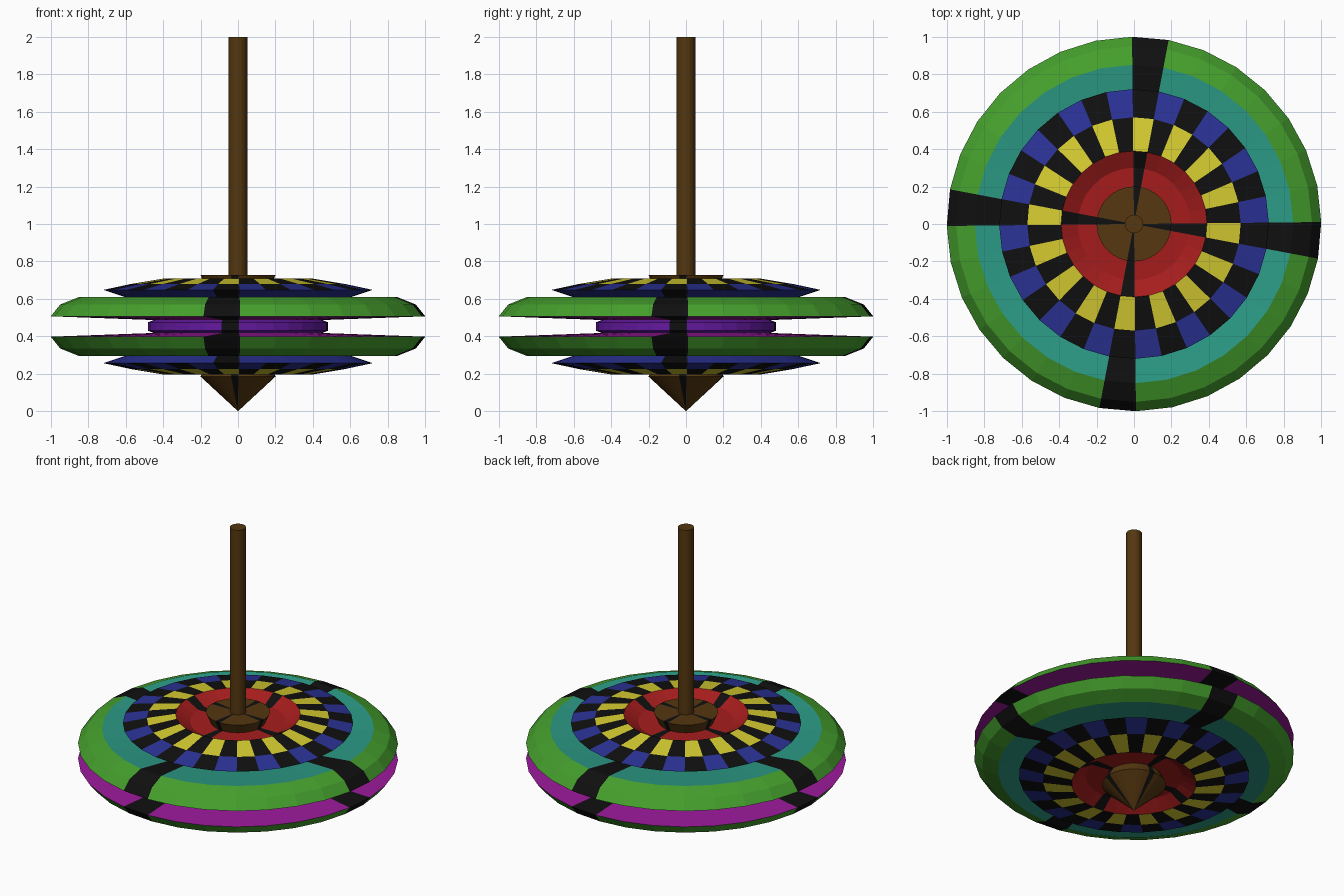
import bpy, math

if "Cube" in bpy.data.objects:
    bpy.data.objects.remove(bpy.data.objects["Cube"])

SEGS = 32
MID = 0.4525                      # mirror plane between upper and lower halves
STEP = 2 * math.pi / SEGS
START = math.pi / 2 + math.radians(0.6)

COLORS = {
    "green": (0.06, 0.35, 0.026), "teal": (0.025, 0.33, 0.24),
    "blue": (0.024, 0.032, 0.305), "yellow": (0.68, 0.61, 0.03),
    "red": (0.38, 0.012, 0.012), "brown": (0.09, 0.038, 0.005),
    "magenta": (0.33, 0.01, 0.33), "purple": (0.127, 0.01, 0.35),
    "black": (0.005, 0.005, 0.005),
}
MATS = {}
for key, rgb in COLORS.items():
    MATS[key] = bpy.data.materials.new(key)
    MATS[key].diffuse_color = (*rgb, 1)


def is_black(pattern, sector):
    if pattern == "even":
        return sector % 2 == 0
    if pattern == "odd":
        return sector % 2 == 1
    return pattern == "stripe" and sector % 8 == 0


def lathe(name, points, bands, mirror=False, segs=SEGS):
    """Revolve (r, z) points; bands gives (colour, black pattern) per span."""
    verts, faces, mats = [], [], []
    rings = []
    for r, z in points:
        z = 2 * MID - z if mirror else z
        first = len(verts)
        if r == 0:
            verts.append((0, 0, z))
            rings.append([first] * (segs + 1))
        else:
            for k in range(segs):
                a = START - k * 2 * math.pi / segs
                verts.append((r * math.cos(a), r * math.sin(a), z))
            rings.append([first + k % segs for k in range(segs + 1)])
    names = list(COLORS)
    for (p, q), (color, pattern) in zip(zip(rings, rings[1:]), bands):
        for k in range(segs):
            f = list(dict.fromkeys((p[k], p[k + 1], q[k + 1], q[k])))
            faces.append(f[::-1] if mirror else f)
            mats.append(names.index("black" if is_black(pattern, k) else color))
    mesh = bpy.data.meshes.new(name)
    mesh.from_pydata(verts, [], faces)
    for key in names:
        mesh.materials.append(MATS[key])
    mesh.polygons.foreach_set("material_index", mats)
    mesh.update()
    ob = bpy.data.objects.new(name, mesh)
    bpy.context.collection.objects.link(ob)
    return ob


S = "stripe"
for side, flip in (("upper", False), ("lower", True)):
    # recessed red dish around the axis
    lathe(side + "_dish", [(0.17, 0.66), (0.30, 0.66), (0.39, 0.71)],
          [("red", S)] * 2, flip)
    # thin chequered plate with plain underside
    lathe(side + "_chequered_plate",
          [(0.39, 0.71), (0.57, 0.68), (0.72, 0.648), (0.50, 0.575)],
          [("yellow", "odd"), ("blue", "even"), ("blue", S)], flip)
    # wide disc: teal top, rounded green rim, magenta inner face
    lathe(side + "_disc",
          [(0.50, 0.575), (0.85, 0.61), (0.95, 0.57), (1.0, 0.507), (0.45, 0.487)],
          [("teal", S), ("green", S), ("green", S), ("magenta", S)], flip)

# hub between the discs
lathe("hub", [(0.45, 0.487), (0.48, 0.475), (0.48, 0.43), (0.45, 0.418)],
      [("purple", S)] * 3)
# small plate on top where the handle enters
lathe("top_cap", [(0, 0.727), (0.20, 0.727), (0.17, 0.66)], [("brown", S)] * 2)
# pointed foot
lathe("tip_cone", [(0, 0), (0.20, 0.185), (0.17, 0.245)],
      [("brown", S)] * 2).data.flip_normals()
# handle
lathe("handle", [(0, 2.0), (0.05, 2.0), (0.05, 0.70)], [("brown", "")] * 2, segs=16)

# lathe runs clockwise, so turn all faces outward
for ob in bpy.context.collection.objects:
    ob.data.flip_normals()

for m in bpy.data.materials:
    if m.users and not m.is_grease_pencil:
        m.use_nodes = True
        m.node_tree.nodes["Principled BSDF"].inputs["Base Color"].default_value = m.diffuse_color
